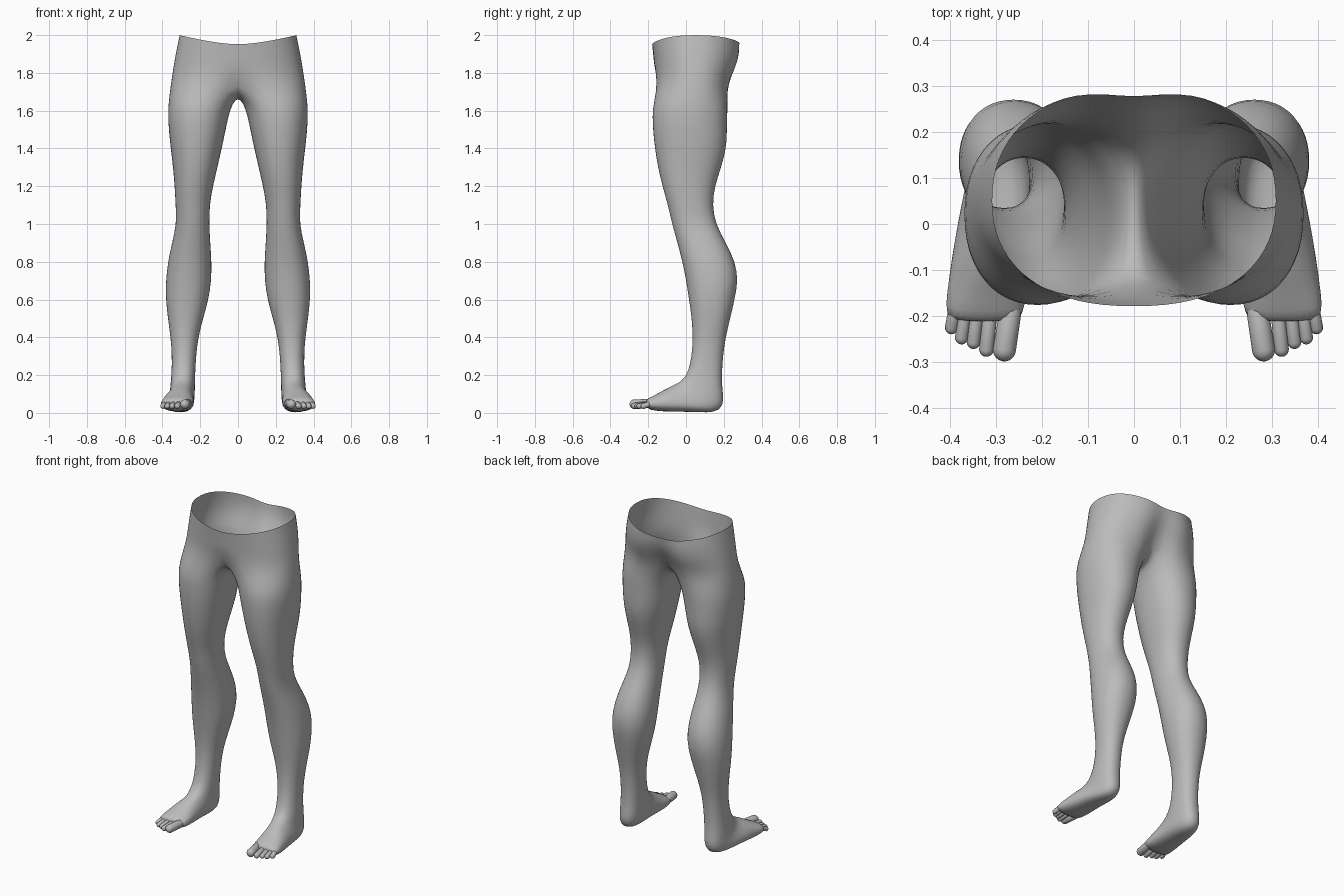
import bpy, bmesh, math
from mathutils import Matrix, Vector

if "Cube" in bpy.data.objects:
    bpy.data.objects.remove(bpy.data.objects["Cube"])

N = 24                      # points around a leg
A, B = 9, 15                # inner arc of the leg ring that meets the other leg

skin = bpy.data.materials.new("plain grey")
skin.diffuse_color = (0.5, 0.5, 0.5, 1)
skin.use_nodes = True
skin.node_tree.nodes["Principled BSDF"].inputs["Base Color"].default_value = skin.diffuse_color

# Hip rows: z at centre, half width, front y, back y, front dip, back cleft
HIPS = [(1.95, .31, -.18, .295, 0, .02), (1.89, .326, -.174, .297, 0, .035),
        (1.82, .342, -.168, .278, 0, .06), (1.75, .355, -.168, .238, .035, .07)]

# Leg rows: z, inner x, outer x, front y, back y
LEG = [(1.64, .028, .37, -.175, .222), (1.57, .050, .372, -.18, .22),
       (1.48, .068, .366, -.175, .218), (1.4, .085, .357, -.166, .215),
       (1.3, .108, .345, -.15, .188), (1.2, .132, .336, -.126, .153),
       (1.1, .15, .331, -.096, .14), (1.0, .152, .326, -.075, .157),
       (.9, .146, .35, -.046, .213), (.8, .139, .372, -.02, .262),
       (.7, .14, .383, 0, .278), (.6, .155, .383, .015, .258),
       (.5, .184, .372, .03, .235), (.4, .21, .357, .036, .21), (.3, .222, .35, .03, .196)]

# Foot rows: inner x, outer x, front y, front z, back y, back z
FOOT = [(.226, .352, .012, .22, .19, .2), (.228, .357, -.01, .185, .192, .13),
        (.228, .36, -.035, .163, .202, .07), (.23, .366, -.06, .15, .185, .01),
        (.232, .378, -.085, .138, .11, .0), (.234, .392, -.12, .12, .02, .006),
        (.233, .403, -.155, .1, -.08, .006), (.236, .411, -.19, .083, -.165, .01),
        (.246, .407, -.218, .066, -.208, .022)]

# Toes: base x, tip x, tip y, radius
TOES = [(.268, .282, -.299, .025), (.312, .321, -.289, .016), (.341, .349, -.272, .015),
        (.367, .375, -.262, .0145), (.390, .397, -.24, .0145)]


def power(v, p):
    return math.copysign(abs(v) ** p, v)


def ring(bm, xi, xo, front, back, p=.92):
    """Closed rounded section between a front point and a back point."""
    front, back = Vector((0, *front)), Vector((0, *back))
    mid, half = (front + back) / 2, (back - front) / 2
    out = []
    for i in range(N):
        a = 2 * math.pi * i / N
        x = (xi + xo) / 2 + (xo - xi) / 2 * power(math.cos(a), p)
        out.append(bm.verts.new(mid + half * power(math.sin(a), p) + Vector((x, 0, 0))))
    return out


def hip_row(bm, z, xo, yf, yb, dip, cleft):
    """Half ring from front centre round the side to back centre."""
    out, n, yc = [], N - (B - A), .05
    for k in range(n + 1):
        a = math.pi * (k / n - .5)
        x = 0 if k in (0, n) else xo * math.cos(a) ** .85
        s = power(math.sin(a), .9)
        near = math.exp(-(x / .07) ** 2)
        y = yc + s * (yb - yc - cleft * near if s > 0 else yc - yf - dip * near)
        rise = .05 * (x / xo) ** 1.5 * (z - 1.75) / .2
        out.append(bm.verts.new((x, y, z + rise)))
    return out


def finish(bm, name):
    bmesh.ops.recalc_face_normals(bm, faces=bm.faces)
    me = bpy.data.meshes.new(name)
    bm.to_mesh(me)
    bm.free()
    me.materials.append(skin)
    me.polygons.foreach_set("use_smooth", [True] * len(me.polygons))
    ob = bpy.data.objects.new(name, me)
    bpy.context.collection.objects.link(ob)
    m = ob.modifiers.new("mirror", 'MIRROR')
    m.use_clip = True
    m.merge_threshold = .0005
    return ob


# Hips, legs and feet as one skin
bm = bmesh.new()
hips = [hip_row(bm, *r) for r in HIPS]
for u, v in zip(hips, hips[1:]):
    for k in range(len(u) - 1):
        bm.faces.new((u[k], u[k + 1], v[k + 1], v[k]))

# Crotch saddle joins the lowest hip row into a full ring
low = hips[-1]
join = [None] * N
for k, v in enumerate(low):
    join[(B + k) % N] = v
y0, y1 = low[-1].co.y, low[0].co.y
for i in range(A + 1, B):
    t = (i - A) / (B - A)
    z = 1.668 + .08 * abs(2 * t - 1) ** 2.5
    join[i] = bm.verts.new((0, y0 + (y1 - y0) * t, z))

rows = [join]
rows += [ring(bm, xi, xo, (yf, z), (yb, z)) for z, xi, xo, yf, yb in LEG]
rows += [ring(bm, xi, xo, (yf, zf), (yb, zb), .85) for xi, xo, yf, zf, yb, zb in FOOT]
for u, v in zip(rows, rows[1:]):
    for i in range(N):
        j = (i + 1) % N
        bm.faces.new((u[i], u[j], v[j], v[i]))
bm.faces.new(rows[-1])
legs = finish(bm, "hips_and_legs")
legs.modifiers.new("smooth", 'SUBSURF').levels = 1
legs.modifiers["smooth"].render_levels = 1

# Toes: stretched, slightly drooping rounded pegs
bm = bmesh.new()
for bx, tx, ty, r in TOES:
    base, tip = Vector((bx, -.185, .05)), Vector((tx, ty + r, r + .021))
    axis = tip - base
    turn = axis.to_track_quat('Z', 'Y').to_matrix().to_4x4()
    new = bmesh.ops.create_uvsphere(bm, u_segments=12, v_segments=10, radius=r)["verts"]
    for v in new:
        if v.co.z > -.001:
            v.co.z += axis.length
    bmesh.ops.transform(bm, matrix=Matrix.Translation(base) @ turn, verts=new)
finish(bm, "toes")
